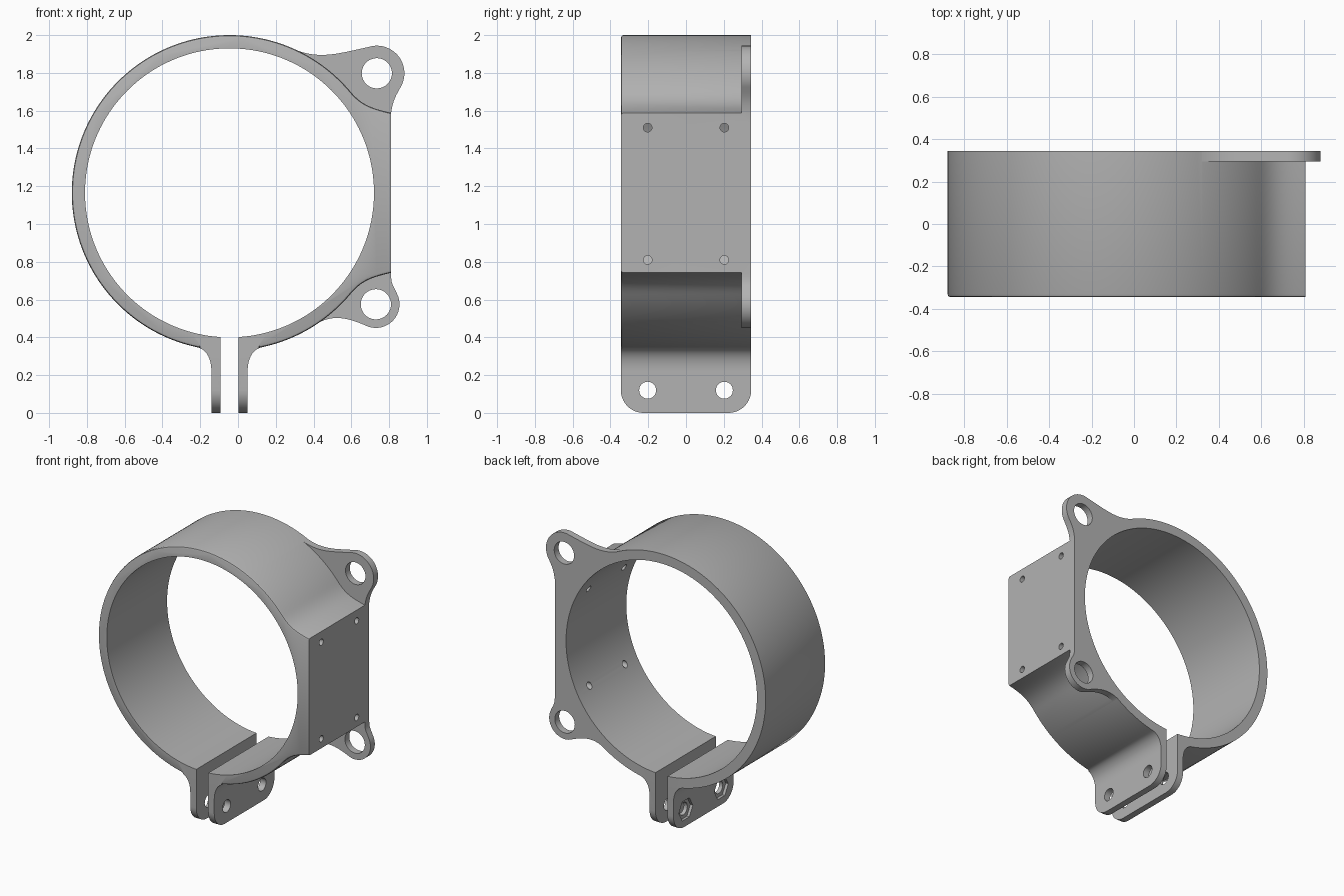
import bpy, bmesh
from math import sin, cos, asin, radians, pi
from mathutils import Vector, Matrix

cube = bpy.data.objects.get("Cube")
if cube:
    bpy.data.objects.remove(cube, do_unlink=True)

# Main dimensions
CENTRE = Vector((-0.045, 1.165))
OUTER, INNER = 0.835, 0.765
HALF = 0.345           # half depth along y
FLAT_X = 0.81          # mounting face
GAP, TAB = 0.048, 0.096  # half gap, outer side of the clamp tabs

grey = bpy.data.materials.new("plain grey")
grey.use_nodes = True
colour = (0.45, 0.45, 0.45, 1)
grey.diffuse_color = colour
grey.node_tree.nodes["Principled BSDF"].inputs["Base Color"].default_value = colour


def polar(radius, degrees, centre=CENTRE):
    a = radians(degrees)
    return centre + Vector((cos(a), sin(a))) * radius


def arc(radius, start, end, steps, centre=CENTRE):
    return [polar(radius, start + (end - start) * i / steps, centre) for i in range(steps + 1)]


def bezier(a, b, c, d, steps=14):
    a, b, c, d = map(Vector, (a, b, c, d))
    ts = [i / steps for i in range(steps + 1)]
    return [a * (1 - t) ** 3 + b * 3 * t * (1 - t) ** 2 + c * 3 * t * t * (1 - t) + d * t ** 3 for t in ts]


def flip(points, axis, centre):
    """Mirror a path about the centre and reverse its direction."""
    out = []
    for p in reversed(points):
        q = p.copy()
        q[axis] = 2 * centre[axis] - q[axis]
        out.append(q)
    return out


def extrude(points, y0, y1):
    """Prism from an x-z outline."""
    clean = []
    for p in points:
        if not clean or (p - clean[-1]).length > 1e-4:
            clean.append(p)
    bm = bmesh.new()
    face = bm.faces.new([bm.verts.new((p.x, y0, p.y)) for p in clean])
    new = bmesh.ops.extrude_face_region(bm, geom=[face])["geom"]
    verts = [g for g in new if isinstance(g, bmesh.types.BMVert)]
    bmesh.ops.translate(bm, vec=(0, y1 - y0, 0), verts=verts)
    bmesh.ops.recalc_face_normals(bm, faces=bm.faces)
    return bm


def finish(bm, name):
    mesh = bpy.data.meshes.new(name)
    bm.to_mesh(mesh)
    bm.free()
    mesh.materials.append(grey)
    ob = bpy.data.objects.new(name, mesh)
    bpy.context.collection.objects.link(ob)
    return ob


def cutter(name, location, radius, depth, axis, sides=40):
    bm = bmesh.new()
    turn = Matrix.Rotation(pi / 2, 4, axis)
    bmesh.ops.create_cone(bm, cap_ends=True, segments=sides, radius1=radius, radius2=radius,
                          depth=depth, matrix=Matrix.Translation(location) @ turn)
    ob = finish(bm, name)
    ob.hide_render = True
    return ob


def combine(target, other, operation):
    mod = target.modifiers.new(operation.lower(), "BOOLEAN")
    mod.operation, mod.solver, mod.object = operation, "EXACT", other
    bpy.context.view_layer.objects.active = target
    bpy.ops.object.modifier_apply(modifier=mod.name)
    bpy.data.objects.remove(other, do_unlink=True)


# Body outline: tab fillet, arc, flare to the mounting face, arc, second tab, bore
tab_x = CENTRE.x + TAB
start = polar(OUTER, -78)
tab_fillet = bezier((tab_x, 0.22), (tab_x, 0.29), start + Vector((-0.05, -0.01)), start)
join = polar(OUTER, 40)
flare = bezier((FLAT_X, 1.588), (0.715, 1.612), join + Vector((0.064, -0.077)), join)
gap_angle = 90 - asin(GAP / INNER) * 180 / pi
outline = [Vector((tab_x, 0))] + tab_fillet + arc(OUTER, -78, -40, 20)
outline += flip(flare, 1, CENTRE) + flare + arc(OUTER, 40, 258, 110)
outline += flip(tab_fillet, 0, CENTRE) + [Vector((CENTRE.x - TAB, 0)), Vector((CENTRE.x - GAP, 0))]
outline += arc(INNER, 360 - 180 + gap_angle, -gap_angle, 150) + [Vector((CENTRE.x + GAP, 0))]
bm = extrude(outline, -HALF, HALF)

# Rounded lower corners of the clamp tabs
corners = [e for e in bm.edges if all(v.co.z < 0.001 for v in e.verts)
           and abs(e.verts[0].co.y - e.verts[1].co.y) < 0.001]
bmesh.ops.bevel(bm, geom=corners, offset=0.12, segments=10, affect="EDGES", profile=0.5)


# Softened outer rim on the front
def on_rim(v):
    r = (Vector((v.co.x, v.co.z)) - CENTRE).length
    return v.co.y < 0.001 - HALF and v.co.z > 0.34 and r > OUTER - 0.004


rim = [e for e in bm.edges if all(on_rim(v) for v in e.verts)
       and not all(v.co.x > FLAT_X - 0.002 for v in e.verts)]
bmesh.ops.bevel(bm, geom=rim, offset=0.014, segments=2, affect="EDGES", profile=0.5)
body = finish(bm, "clamp_ring")

# Back lugs: concave neck, round eye, short neck to the mounting face, root inside the ring
upper_eye, lower_eye = Vector((0.735, 1.798)), Vector((0.73, 0.575))
upper = bezier(polar(OUTER - 0.002, 66), (0.43, 1.87), (0.52, 1.90), polar(0.146, 108, upper_eye))
upper += arc(0.146, 108, -32, 30, upper_eye)
upper += bezier(polar(0.146, -32, upper_eye), (0.83, 1.67), (0.82, 1.65), (FLAT_X, 1.585), 8)
upper += [Vector((FLAT_X, 1.52))] + arc(0.8, 26, 66, 24)
lower = bezier(polar(OUTER - 0.002, -57), (0.49, 0.52), (0.57, 0.51), polar(0.125, -115, lower_eye))
lower += arc(0.125, -115, 28, 30, lower_eye)
lower += bezier(polar(0.125, 28, lower_eye), (0.82, 0.68), (0.81, 0.68), (FLAT_X, 0.742), 8)
lower += [Vector((FLAT_X, 0.81))] + arc(0.8, -26, -57, 24)
for name, points, eye in (("upper_lug", upper, upper_eye), ("lower_lug", lower, lower_eye)):
    combine(body, finish(extrude(points, HALF - 0.05, HALF), name), "UNION")
    combine(body, cutter("lug_hole", (eye.x, HALF, eye.y), 0.08, 0.3, "X"), "DIFFERENCE")

for y in (-0.203, 0.203):
    # Screw holes through the mounting face
    for z in (0.81, 1.51):
        combine(body, cutter("screw_hole", (0.7, y, z), 0.023, 0.5, "Y", 24), "DIFFERENCE")
    # Clamp bolt holes and hexagonal nut pockets
    combine(body, cutter("bolt_hole", (CENTRE.x, y, 0.12), 0.045, 0.5, "Y", 32), "DIFFERENCE")
    pocket_x = CENTRE.x - TAB
    combine(body, cutter("nut_pocket", (pocket_x, y, 0.12), 0.08, 0.04, "Y", 6), "DIFFERENCE")

bpy.ops.object.select_all(action="DESELECT")
body.select_set(True)
bpy.context.view_layer.objects.active = body
bpy.ops.object.shade_smooth_by_angle(angle=radians(28))
